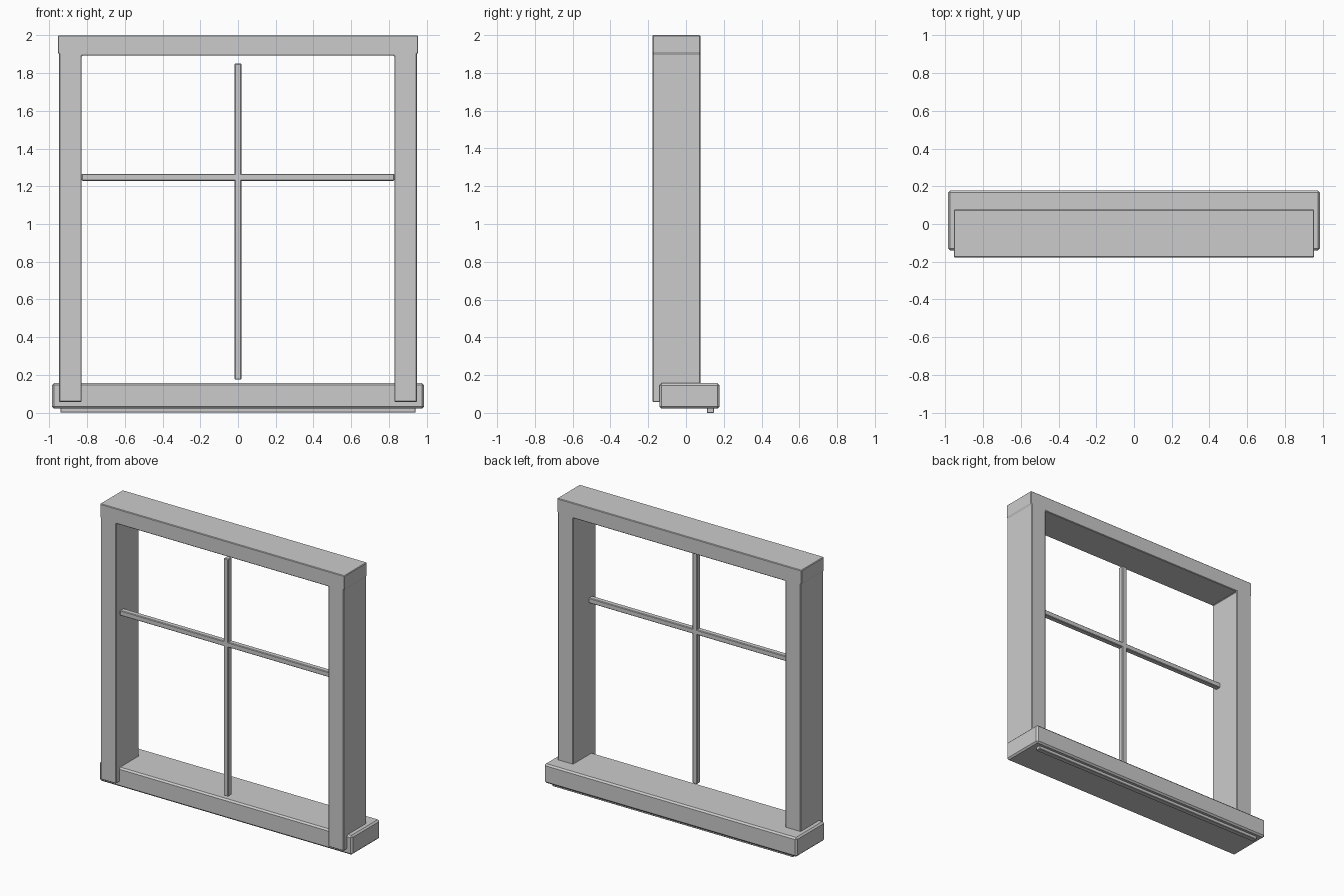
import bpy
import bmesh
from mathutils import Vector

cube = bpy.data.objects.get("Cube")
if cube:
    bpy.data.objects.remove(cube)

# One plain painted grey for the whole window
GREY = (0.6, 0.6, 0.6, 1.0)
paint = bpy.data.materials.new("grey paint")
paint.use_nodes = True
paint.diffuse_color = GREY
paint.node_tree.nodes["Principled BSDF"].inputs["Base Color"].default_value = GREY


def extrude_outline(name, outline, y0, y1, bevel):
    """Extrude an x-z outline from y0 to y1 and chamfer its edges."""
    bm = bmesh.new()
    face = bm.faces.new([bm.verts.new((x, y0, z)) for x, z in outline])
    result = bmesh.ops.extrude_face_region(bm, geom=[face], use_keep_orig=True)
    moved = [v for v in result["geom"] if isinstance(v, bmesh.types.BMVert)]
    bmesh.ops.translate(bm, verts=moved, vec=Vector((0, y1 - y0, 0)))
    bmesh.ops.recalc_face_normals(bm, faces=bm.faces)
    bmesh.ops.bevel(bm, geom=list(bm.edges), offset=bevel, segments=1,
                    affect='EDGES', clamp_overlap=True)
    mesh = bpy.data.meshes.new(name)
    bm.to_mesh(mesh)
    bm.free()
    mesh.materials.append(paint)
    obj = bpy.data.objects.new(name, mesh)
    bpy.context.collection.objects.link(obj)
    return obj


def bar(name, half_width, y0, y1, z0, z1, bevel):
    """Chamfered box centred on x = 0."""
    w = half_width
    return extrude_outline(name, [(-w, z0), (w, z0), (w, z1), (-w, z1)], y0, y1, bevel)


# Jambs and slightly wider header as one U-shaped frame
half = [(0.828, 1.892), (0.828, 0.057), (0.948, 0.057),
        (0.948, 1.9), (0.954, 1.906), (0.954, 2.0)]
mirrored = [(-x, z) for x, z in reversed(half)]
extrude_outline("window_frame", half + mirrored, -0.177, 0.076, 0.008)

# Sill with a thin drip strip underneath
bar("sill", 0.986, -0.14, 0.177, 0.022, 0.157, 0.011)
bar("drip_strip", 0.94, 0.11, 0.148, 0.0, 0.03, 0.003)

# Glazing bars crossing above the middle
bar("vertical_glazing_bar", 0.018, -0.135, -0.096, 0.175, 1.85, 0.004)
bar("horizontal_glazing_bar", 0.828, -0.135, -0.096, 1.229, 1.265, 0.004)
